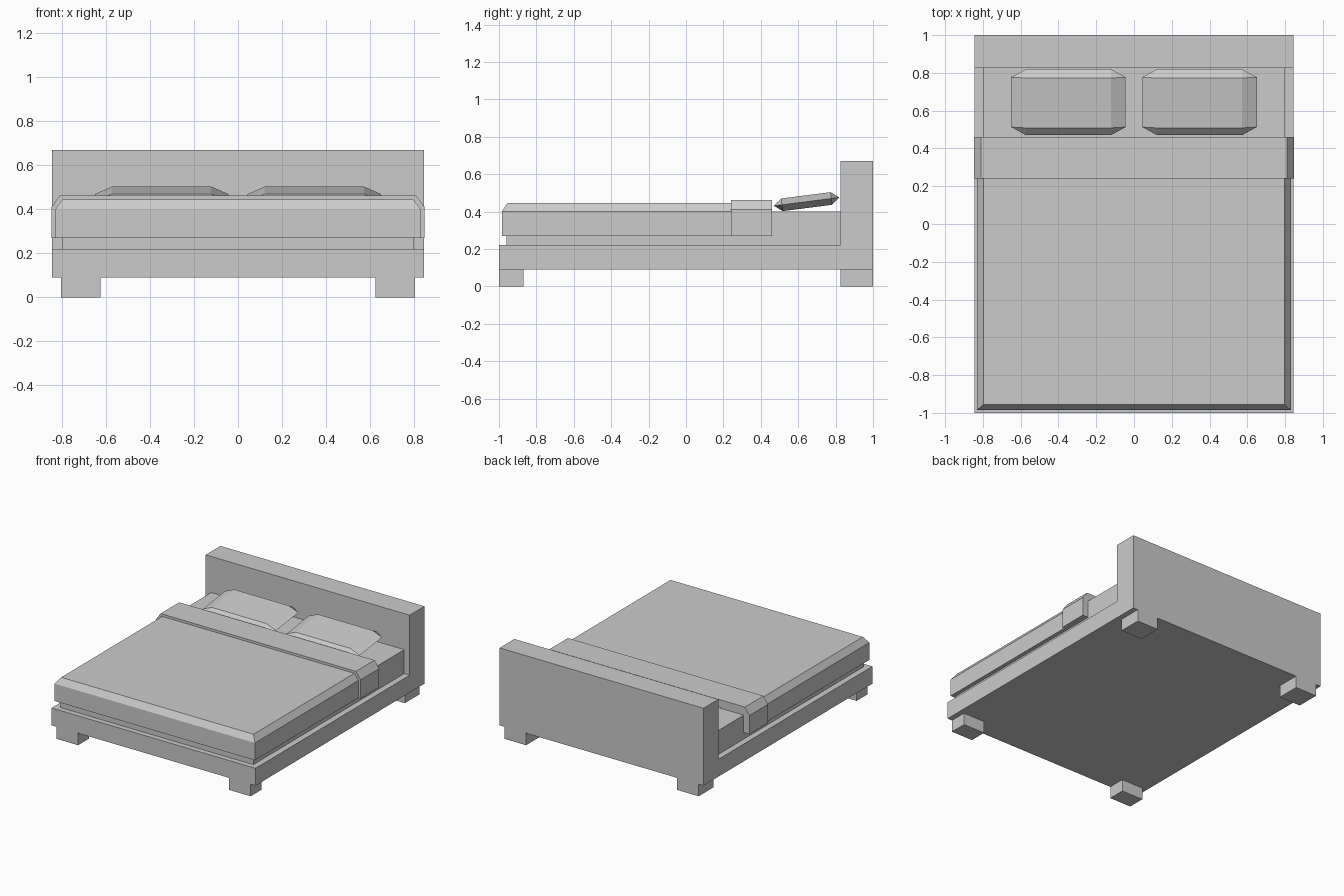
import bpy, bmesh, math
from mathutils import Matrix

if "Cube" in bpy.data.objects:
    bpy.data.objects.remove(bpy.data.objects["Cube"])


def finish(name, bm, matrix=None):
    if matrix:
        bm.transform(matrix)
    bmesh.ops.recalc_face_normals(bm, faces=bm.faces)
    mesh = bpy.data.meshes.new(name)
    bm.to_mesh(mesh)
    bm.free()
    obj = bpy.data.objects.new(name, mesh)
    bpy.context.collection.objects.link(obj)
    return obj


def stack(name, rings):
    """Closed solid from rectangular rings (x0, x1, y0, y1, z), bottom to top."""
    bm = bmesh.new()
    loops = [[bm.verts.new((x, y, z)) for x, y in ((x0, y0), (x1, y0), (x1, y1), (x0, y1))]
             for x0, x1, y0, y1, z in rings]
    bm.faces.new(loops[0][::-1])
    bm.faces.new(loops[-1])
    for a, b in zip(loops, loops[1:]):
        for i in range(4):
            j = (i + 1) % 4
            bm.faces.new((a[i], a[j], b[j], b[i]))
    return finish(name, bm)


def box(name, x0, x1, y0, y1, z0, z1):
    return stack(name, [(x0, x1, y0, y1, z0), (x0, x1, y0, y1, z1)])


# Bed frame: L-shaped side profile (base and headboard) extruded across the width
W = 0.845
bm = bmesh.new()
profile = [(-1, 0.09), (1, 0.09), (1, 0.67), (0.825, 0.67), (0.825, 0.22), (-1, 0.22)]
face = bm.faces.new([bm.verts.new((-W, y, z)) for y, z in profile])
side = bmesh.ops.extrude_face_region(bm, geom=[face])["geom"]
bmesh.ops.translate(bm, vec=(2 * W, 0, 0),
                    verts=[v for v in side if isinstance(v, bmesh.types.BMVert)])
# the extruded region keeps its starting cap, so the solid is closed
finish("bed_frame", bm)

# Legs
for label, y0, y1 in (("front", -1, -0.87), ("back", 0.825, 1)):
    box(label + "_left_leg", -0.805, -0.625, y0, y1, 0, 0.09)
    box(label + "_right_leg", 0.625, 0.805, y0, y1, 0, 0.09)

# Mattress
box("mattress", -0.8, 0.8, -0.96, 0.825, 0.22, 0.40)

# Blanket, with sloped upper edges at the sides and foot
stack("blanket", [(-0.83, 0.83, -0.985, 0.24, 0.27),
                  (-0.83, 0.83, -0.985, 0.24, 0.40),
                  (-0.797, 0.797, -0.955, 0.24, 0.445)])

# Folded-over blanket band
stack("blanket_fold", [(-0.848, 0.848, 0.24, 0.46, 0.27),
                       (-0.848, 0.848, 0.24, 0.46, 0.41),
                       (-0.81, 0.81, 0.24, 0.46, 0.463)])

# Pillows: hull of a flat slab and a wider mid outline with cut corners
for label, sx in (("left", -1), ("right", 1)):
    bm = bmesh.new()
    for x in (-1, 1):
        for y in (-1, 1):
            for p in ((0.225, 0.133, 0.034), (0.225, 0.133, -0.034),
                      (0.303, 0.133, 0), (0.225, 0.176, 0)):
                bm.verts.new((x * p[0], y * p[1], p[2]))
    bmesh.ops.convex_hull(bm, input=bm.verts)
    bmesh.ops.dissolve_limit(bm, angle_limit=0.02, verts=bm.verts, edges=bm.edges)
    tilt = Matrix.Rotation(math.radians(7.3), 4, 'X')
    finish(label + "_pillow", bm, Matrix.Translation((sx * 0.347, 0.645, 0.453)) @ tilt)
